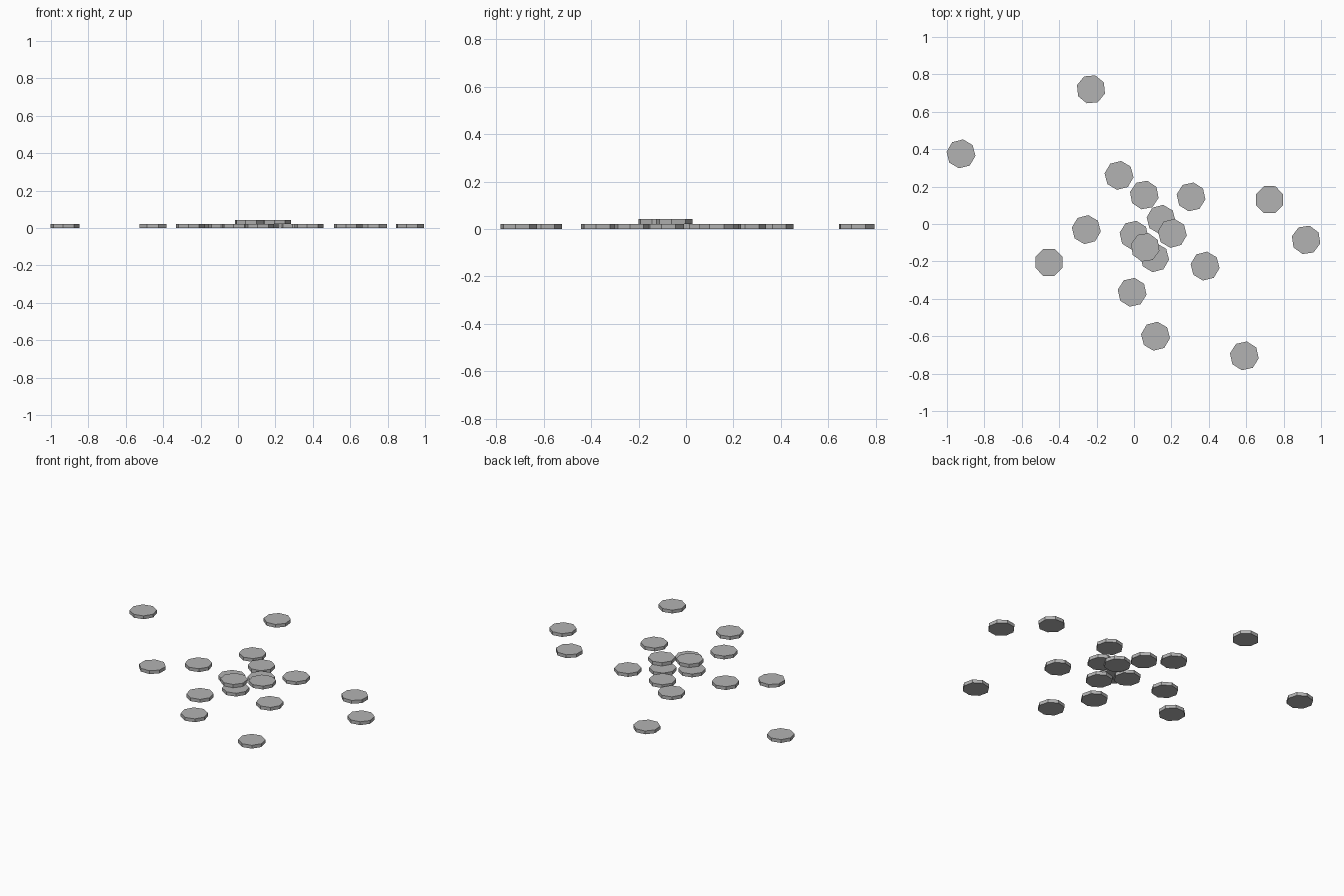
import bpy
import math

cube = bpy.data.objects.get("Cube")
if cube:
    bpy.data.objects.remove(cube, do_unlink=True)

RADIUS, THICK = 0.078, 0.021

grey = bpy.data.materials.new("plain grey")
grey.use_nodes = True
colour = (0.45, 0.45, 0.45, 1)
grey.diffuse_color = colour
grey.node_tree.nodes["Principled BSDF"].inputs["Base Color"].default_value = colour


def disc(name, x, y, turn, layer):
    """Low octagonal disc resting on the given layer."""
    bpy.ops.mesh.primitive_cylinder_add(
        vertices=8, radius=RADIUS, depth=THICK,
        location=(x, y, (layer + 0.5) * THICK),
        rotation=(0, 0, math.radians(turn)))
    ob = bpy.context.object
    ob.name = name
    ob.data.materials.append(grey)


# Scattered discs on the ground: x, y, turn
ground = [
    (-.23, .72, 28), (-.925, .375, -8), (-.08, .26, -8),
    (.055, .155, -12), (.305, .145, -10), (.725, .13, 22),
    (.145, .025, -8), (0, -.06, -10), (-.255, -.03, -8),
    (.11, -.18, -8), (-.455, -.205, 22), (.38, -.225, -8),
    (.92, -.085, -14), (-.01, -.365, -10), (.115, -.6, -8),
    (.59, -.705, -10),
]
for i, (x, y, turn) in enumerate(ground):
    disc(f"ground_disc_{i + 1}", x, y, turn, 0)

# Two discs lying on top of others
disc("upper_disc_1", .06, -.125, -14, 1)
disc("upper_disc_2", .205, -.05, -8, 1)
